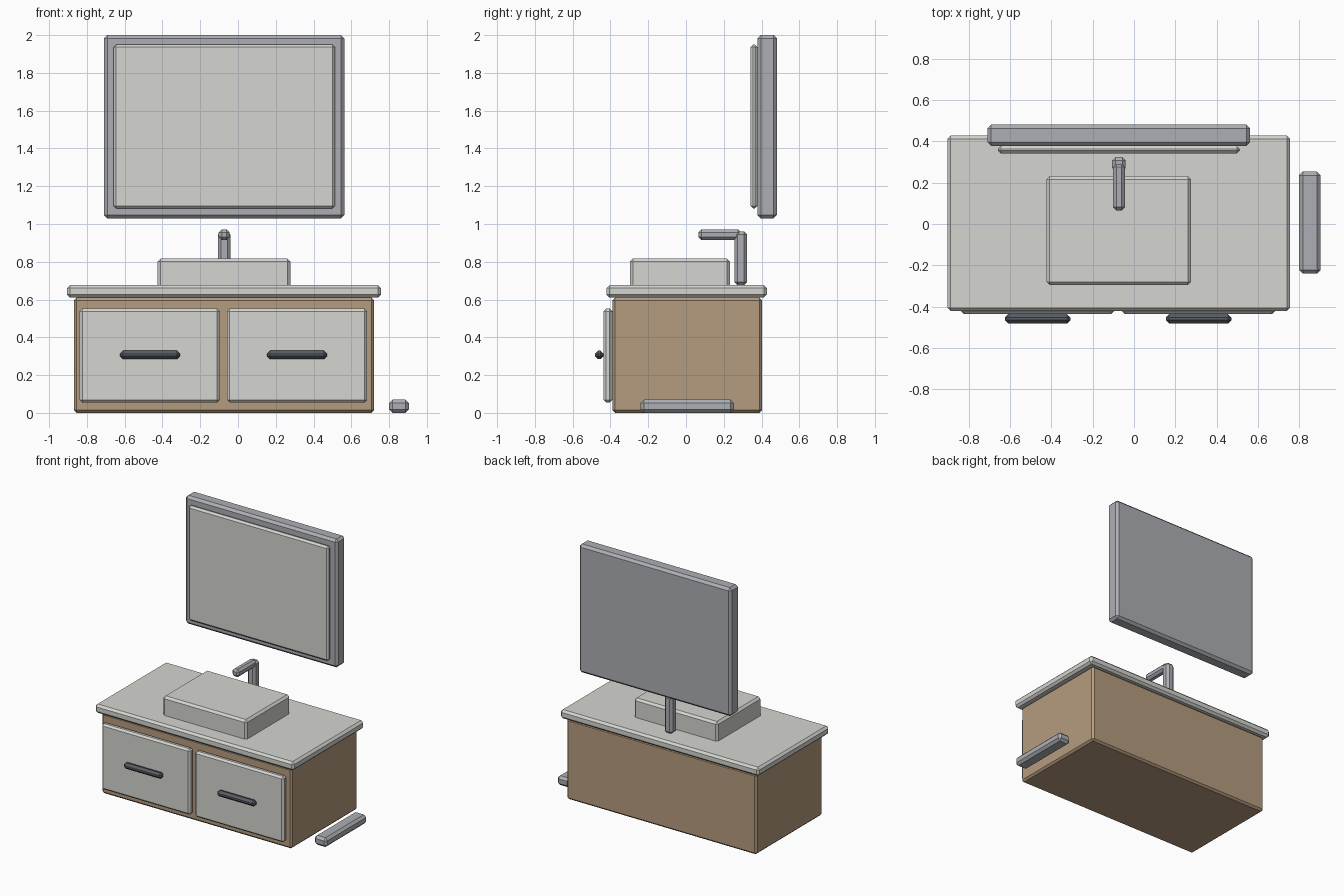
import bpy
import bmesh
from mathutils import Vector

if "Cube" in bpy.data.objects:
    bpy.data.objects.remove(bpy.data.objects["Cube"])


def make_material(name, rgb):
    m = bpy.data.materials.new(name)
    m.diffuse_color = (*rgb, 1)
    m.use_nodes = True
    m.node_tree.nodes["Principled BSDF"].inputs["Base Color"].default_value = m.diffuse_color
    return m


wood = make_material("wood", (0.46, 0.33, 0.21))
stone = make_material("stone", (0.66, 0.66, 0.63))
metal = make_material("metal", (0.42, 0.43, 0.46))
dark = make_material("dark_metal", (0.1, 0.11, 0.13))


def chamfered_box(name, x, y, z, material, chamfer=0.016):
    """Flat-shaded box spanning the given ranges, with one-step chamfers."""
    lo, hi = Vector((x[0], y[0], z[0])), Vector((x[1], y[1], z[1]))
    centre, size = (lo + hi) / 2, hi - lo
    bm = bmesh.new()
    bmesh.ops.create_cube(bm, size=1)
    bmesh.ops.scale(bm, vec=size, verts=bm.verts)
    bmesh.ops.bevel(bm, geom=bm.edges[:], offset=chamfer, segments=1,
                    affect='EDGES', clamp_overlap=True)
    mesh = bpy.data.meshes.new(name)
    bm.to_mesh(mesh)
    bm.free()
    mesh.materials.append(material)
    obj = bpy.data.objects.new(name, mesh)
    obj.location = centre
    bpy.context.collection.objects.link(obj)
    return obj


# Cabinet and countertop
chamfered_box("cabinet", (-0.868, 0.72), (-0.39, 0.402), (0, 0.61), wood, 0.014)
chamfered_box("countertop", (-0.905, 0.757), (-0.422, 0.428), (0.61, 0.676), stone)

# Basin, set slightly into the countertop
chamfered_box("basin", (-0.425, 0.277), (-0.296, 0.232), (0.655, 0.818), stone)

# Two drawer fronts, each with a bar handle
for side, cx in (("left", -0.467), ("right", 0.313)):
    chamfered_box(side + "_drawer_front", (cx - 0.371, cx + 0.371),
                  (-0.437, -0.39), (0.055, 0.552), stone, 0.014)
    chamfered_box(side + "_handle", (cx - 0.159, cx + 0.159),
                  (-0.482, -0.437), (0.284, 0.329), dark)

# Tap: upright and spout
chamfered_box("tap_upright", (-0.106, -0.04), (0.256, 0.324), (0.676, 0.96), metal)
chamfered_box("tap_spout", (-0.102, -0.044), (0.066, 0.292), (0.914, 0.972), metal)

# Wall mirror: frame and glass panel
chamfered_box("mirror_frame", (-0.71, 0.563), (0.378, 0.482), (1.03, 2.0), metal, 0.018)
chamfered_box("mirror_glass", (-0.659, 0.513), (0.342, 0.378), (1.082, 1.95), stone, 0.014)

# Loose bar beside the cabinet
chamfered_box("side_bar", (0.8, 0.905), (-0.241, 0.254), (0, 0.07), metal, 0.018)
